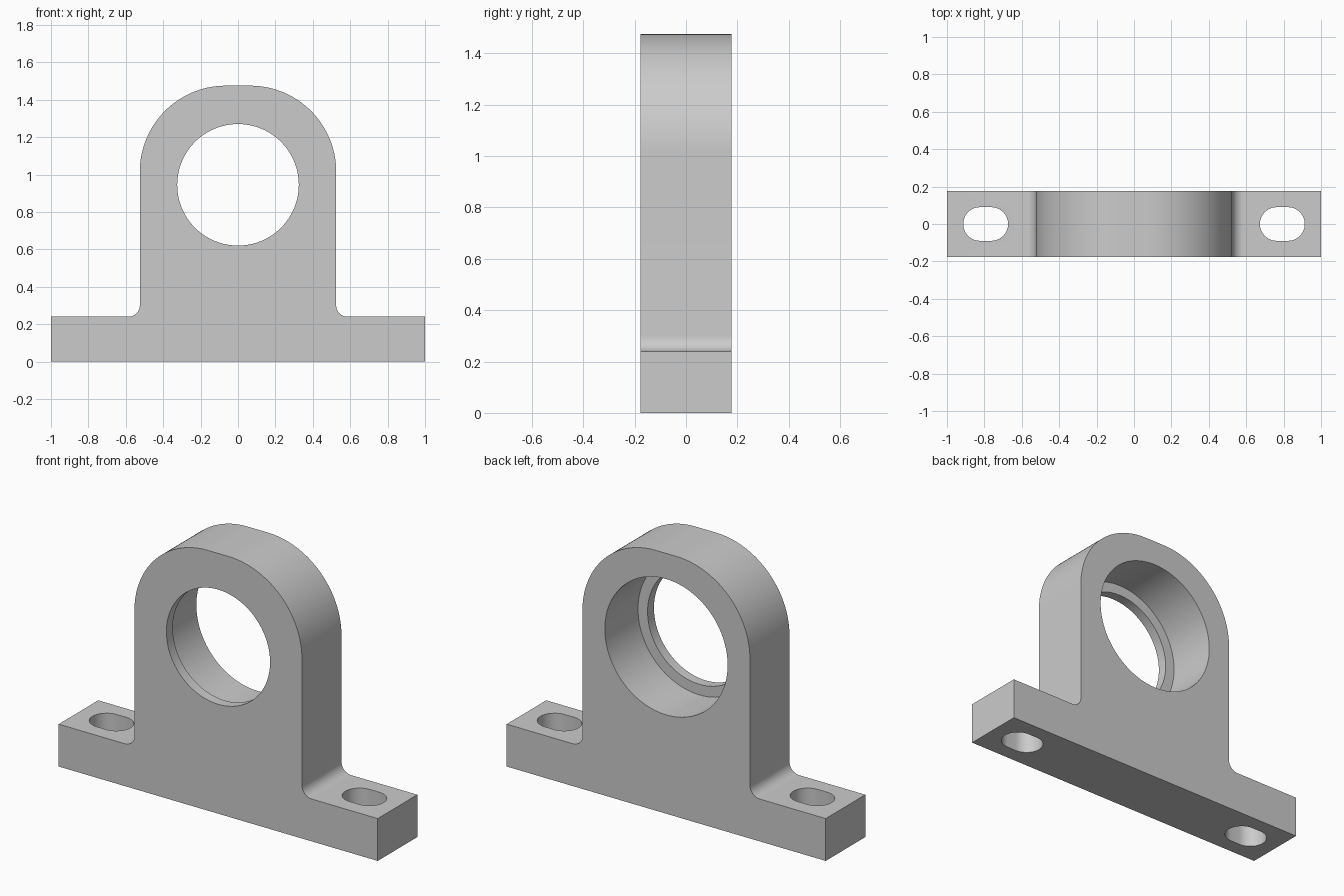
import bpy
import bmesh
from math import sin, cos, pi, radians
from mathutils import Vector

if "Cube" in bpy.data.objects:
    bpy.data.objects.remove(bpy.data.objects["Cube"], do_unlink=True)

# Main dimensions
DEPTH = 0.354
BASE_H, TOP = 0.24, 1.475
HALF_W = 0.525
CORNER_R, FILLET_R = 0.46, 0.06
BORE_Z, HOLE_R, SEAT_R = 0.945, 0.325, 0.385
LIP = 0.057
SLOT_X, SLOT_R, SLOT_HALF = 0.793, 0.09, 0.03

grey = bpy.data.materials.new("plain_grey")
grey.use_nodes = True
grey.diffuse_color = (0.6, 0.6, 0.6, 1)
grey.node_tree.nodes["Principled BSDF"].inputs["Base Color"].default_value = (0.6, 0.6, 0.6, 1)


def arc(cx, cy, r, start, end, steps):
    """Points along an arc, angles in degrees."""
    angles = [radians(start + (end - start) * i / steps) for i in range(steps + 1)]
    return [(cx + r * cos(a), cy + r * sin(a)) for a in angles]


def prism(name, outline, place, direction):
    """Extrude a closed 2D outline along a direction."""
    bm = bmesh.new()
    face = bm.faces.new([bm.verts.new(place(u, v)) for u, v in outline])
    extruded = bmesh.ops.extrude_face_region(bm, geom=[face])["geom"]
    moved = [g for g in extruded if isinstance(g, bmesh.types.BMVert)]
    bmesh.ops.translate(bm, verts=moved, vec=Vector(direction))
    bmesh.ops.recalc_face_normals(bm, faces=bm.faces)
    mesh = bpy.data.meshes.new(name)
    bm.to_mesh(mesh)
    bm.free()
    mesh.materials.append(grey)
    obj = bpy.data.objects.new(name, mesh)
    bpy.context.collection.objects.link(obj)
    return obj


# Housing: flanged base, filleted upright and rounded top in one profile
half = [(1, 0), (1, BASE_H)]
half += arc(HALF_W + FILLET_R, BASE_H + FILLET_R, FILLET_R, 270, 180, 16)
half += arc(HALF_W - CORNER_R, TOP - CORNER_R, CORNER_R, 0, 90, 36)
profile = half + [(-x, z) for x, z in reversed(half)]
housing = prism("bearing_housing", profile,
                lambda u, v: (u, -DEPTH / 2, v), (0, DEPTH, 0))


# Stepped bore: narrow hole through the front lip, wider seat from the back
def bore_cutter(name, radius, y_start):
    circle = arc(0, BORE_Z, radius, 0, 360, 96)[:-1]
    return prism(name, circle, lambda u, v: (u, y_start, v), (0, 1, 0))


cutters = [bore_cutter("hole_cutter", HOLE_R, -0.5),
           bore_cutter("seat_cutter", SEAT_R, LIP - DEPTH / 2)]

# Mounting slots, one in each flange
for side, name in ((1, "left_slot_cutter"), (-1, "right_slot_cutter")):
    cx = side * SLOT_X
    slot = arc(cx + SLOT_HALF, 0, SLOT_R, -90, 90, 24)
    slot += arc(cx - SLOT_HALF, 0, SLOT_R, 90, 270, 24)
    cutters.append(prism(name, slot, lambda u, v: (u, v, -0.1), (0, 0, 0.5)))

# Cut the openings
bpy.ops.object.select_all(action='DESELECT')
bpy.context.view_layer.objects.active = housing
housing.select_set(True)
for cutter in cutters:
    cutter.hide_render = True
    mod = housing.modifiers.new(cutter.name, 'BOOLEAN')
    mod.operation = 'DIFFERENCE'
    mod.solver = 'EXACT'
    mod.object = cutter
    bpy.ops.object.modifier_apply(modifier=mod.name)
    bpy.data.objects.remove(cutter, do_unlink=True)

bpy.ops.object.shade_smooth_by_angle(angle=radians(30))
